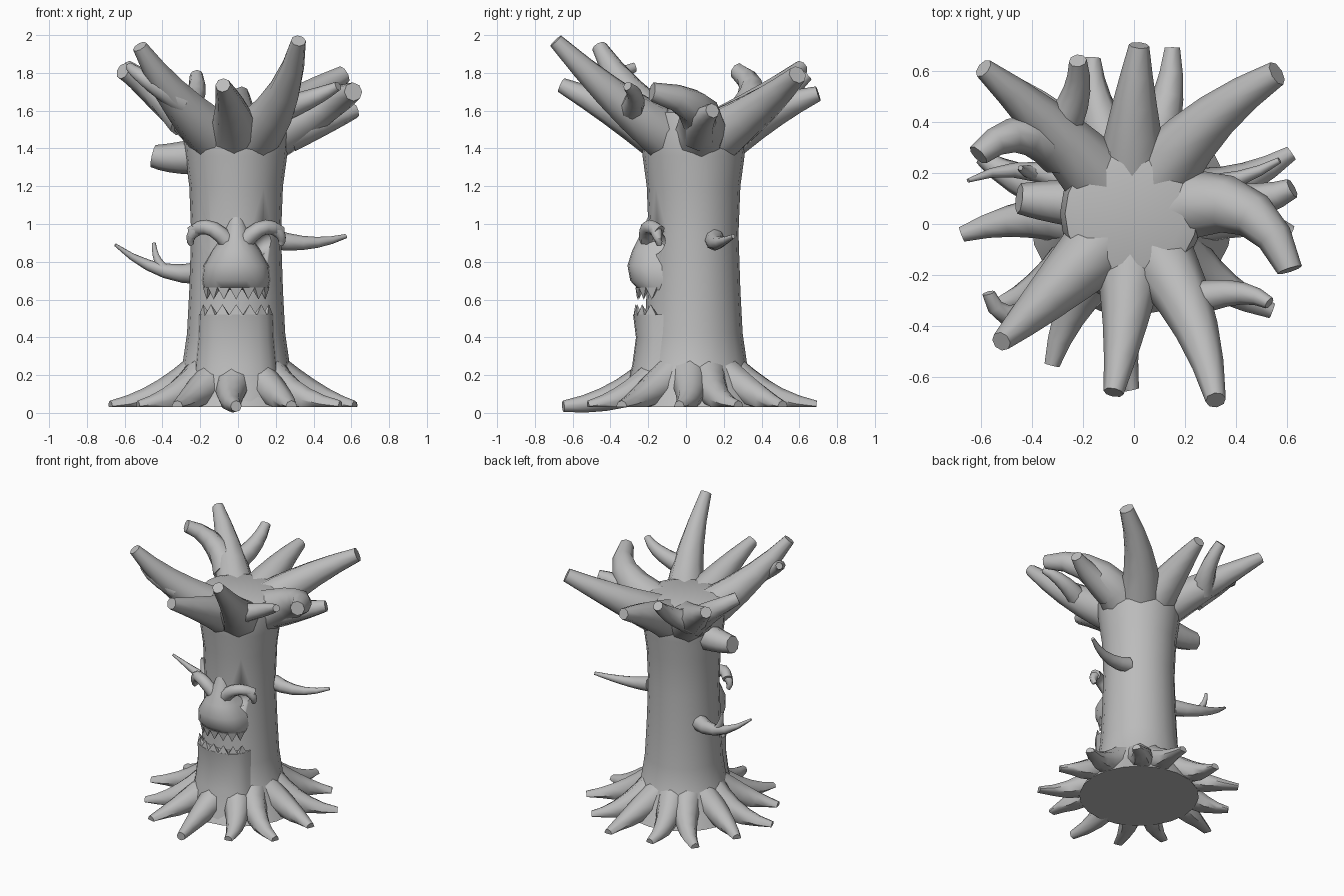
import bpy, bmesh, math
from mathutils import Vector

cube = bpy.data.objects.get("Cube")
if cube:
    bpy.data.objects.remove(cube)

GREY = (.5, .5, .5, 1)
bark = bpy.data.materials.new("grey_bark")
bark.use_nodes = True
bark.diffuse_color = GREY
bark.node_tree.nodes["Principled BSDF"].inputs["Base Color"].default_value = GREY

CENTRE = Vector((-.01, .04, 0))


def finish(name, bm, angle=50):
    bmesh.ops.recalc_face_normals(bm, faces=bm.faces)
    mesh = bpy.data.meshes.new(name)
    bm.to_mesh(mesh)
    bm.free()
    obj = bpy.data.objects.new(name, mesh)
    bpy.context.collection.objects.link(obj)
    mesh.materials.append(bark)
    bpy.ops.object.select_all(action='DESELECT')
    obj.select_set(True)
    bpy.context.view_layer.objects.active = obj
    bpy.ops.object.shade_smooth_by_angle(angle=math.radians(angle))
    return obj


def loft(name, rings):
    """Skin a list of equal rings of points and cap both ends."""
    bm = bmesh.new()
    loops = [[bm.verts.new(point) for point in ring] for ring in rings]
    for lower, upper in zip(loops, loops[1:]):
        for i in range(len(lower)):
            bm.faces.new((lower[i - 1], lower[i], upper[i], upper[i - 1]))
    bm.faces.new(loops[0])
    bm.faces.new(loops[-1])
    return finish(name, bm)


def limb(name, start, middle, tip, thick, thin, floor=None, sides=8, steps=5):
    """Tapered tube on a curve from start through middle to tip."""
    start, middle, tip = Vector(start), Vector(middle), Vector(tip)
    control = middle * 2 - (start + tip) / 2
    rings = []
    for step in range(steps + 1):
        t = step / steps
        point = start.lerp(control, t).lerp(control.lerp(tip, t), t)
        along = (control - start).lerp(tip - control, t).normalized()
        side = along.cross(Vector((0, 0, 1))).normalized()
        up = side.cross(along)
        radius = thick + (thin - thick) * t
        ring = []
        for k in range(sides):
            turn = math.tau * k / sides
            corner = point + radius * (side * math.sin(turn) + up * math.cos(turn))
            if floor is not None:
                corner.z = max(corner.z, floor)
            ring.append(corner)
        rings.append(ring)
    return loft(name, rings)


def front_arc(turn, width, front):
    """Point of a blunt half ellipse that bulges toward the front."""
    back = -.1
    depth = max(math.sin(turn), 0) ** .7
    return CENTRE.x + width * math.cos(turn), back + (front - back) * depth


def front_bulge(name, rows, steps=10):
    """Front-facing bulge; rows are (height, half width, front)."""
    loft(name, [[(*front_arc(math.pi * k / steps, width, front), height)
                 for k in range(steps + 1)] for height, width, front in rows])


# Trunk: turned profile of (height, radius)
profile = [(.03, .4), (.12, .35), (.25, .285), (.42, .26), (.65, .248), (.95, .238),
           (1.2, .248), (1.36, .27), (1.48, .28), (1.59, .26), (1.61, .2)]
SIDES = 20
trunk = loft("trunk", [[CENTRE + Vector((radius * math.cos(math.tau * k / SIDES),
                                         radius * math.sin(math.tau * k / SIDES), height))
                        for k in range(SIDES)] for height, radius in profile])

for s, side in ((-1, "right"), (1, "left")):
    # Eye sockets: slanted hollows cut in the trunk
    bm = bmesh.new()
    bmesh.ops.create_uvsphere(bm, u_segments=12, v_segments=8, radius=1)
    for v in bm.verts:
        x, y, z = v.co
        v.co = (CENTRE.x + s * (.15 + .07 * x), -.17 + .07 * y, .9 + .06 * z + .025 * x)
    cutter = finish("eye_cutter", bm)
    hollow = trunk.modifiers.new("eye_socket", 'BOOLEAN')
    hollow.operation = 'DIFFERENCE'
    hollow.object = cutter
    bpy.context.view_layer.objects.active = trunk
    bpy.ops.object.modifier_apply(modifier=hollow.name)
    bpy.data.objects.remove(cutter)

    # Brows: angry ridges that hook down at the outer corner
    def mirrored(x, y, z):
        return CENTRE.x + s * x, y, z

    limb(side + "_brow", mirrored(.04, -.2, .9), mirrored(.14, -.2, .98),
         mirrored(.23, -.14, .96), .045, .035)
    limb(side + "_brow_hook", mirrored(.21, -.16, .97), mirrored(.24, -.15, .93),
         mirrored(.235, -.14, .89), .035, .015)

# Nose with upper lip, and the lower jaw
front_bulge("muzzle", [(.65, .17, -.25), (.7, .185, -.295), (.78, .175, -.31),
                       (.86, .13, -.285), (.93, .08, -.25), (1.04, .05, -.2)])
front_bulge("lower_jaw", [(.06, .25, -.34), (.25, .22, -.285), (.4, .205, -.265), (.52, .2, -.28)])


# Teeth: rows of pointed wedges along each lip
def teeth(name, base, point, width, front, count=7, thickness=.035):
    bm = bmesh.new()
    margin = .2
    pitch = (math.pi - margin * 2) / count
    for i in range(count):
        start = margin + pitch * i

        def corner(turn, inset, height):
            return bm.verts.new((*front_arc(turn, width - inset, front + inset), height))

        ring = [corner(start, 0, base), corner(start + pitch, 0, base),
                corner(start + pitch, thickness, base), corner(start, thickness, base)]
        apex = corner(start + pitch / 2, thickness / 3, point)
        bm.faces.new(ring)
        for k in range(len(ring)):
            bm.faces.new((ring[k - 1], ring[k], apex))
    finish(name, bm, angle=20)


teeth("upper_teeth", .665, .6, .18, -.27)
teeth("lower_teeth", .515, .575, .2, -.28)

# Roots: spread evenly round the foot, the front one reaching the ground
ROOTS = 13
for i in range(ROOTS):
    turn = math.tau * i / ROOTS - math.pi / 2
    outward = Vector((math.cos(turn), math.sin(turn), 0))
    sway = Vector((-outward.y, outward.x, 0)) * (.03 if i % 2 else -.03)
    height = Vector((0, 0, 1))
    reach = .69 if i == 0 else .67 - .04 * (i % 2)
    limb("root_%d" % (i + 1), CENTRE + outward * .2 + height * .2,
         CENTRE + outward * .43 + sway + height * .085, CENTRE + outward * reach + height * .035,
         .11, .03, floor=0 if i == 0 else .03)


# Crown branches: grow out of the trunk top through an elbow
def branch(name, elbow, tip, thin=.04):
    outward = Vector((elbow[0], elbow[1], 0)) - CENTRE
    start = CENTRE + outward.normalized() * .1 + Vector((0, 0, 1.43))
    limb("branch_" + name, start, elbow, tip, .155, thin)


branch("front_left", (.22, -.35, 1.65), (.32, -.69, 1.97))
branch("front_right", (-.32, -.27, 1.66), (-.52, -.46, 1.94))
branch("front", (-.03, -.34, 1.58), (-.08, -.66, 1.735))
branch("back_right", (-.33, .38, 1.63), (-.59, .61, 1.83))
branch("back", (0, .42, 1.58), (.02, .7, 1.69))
branch("back_left", (.27, .38, 1.61), (.56, .59, 1.79), .05)
branch("left", (.42, .06, 1.6), (.61, -.18, 1.7), .05)

# Forks: side shoots of the crown branches
limb("fork_front_left", (.22, -.3, 1.6), (.4, -.27, 1.67), (.53, -.31, 1.73), .07, .025)
limb("fork_front_right", (-.3, -.3, 1.64), (-.48, -.36, 1.76), (-.57, -.27, 1.83), .06, .025)
limb("fork_back", (-.3, .36, 1.58), (-.23, .5, 1.67), (-.22, .64, 1.79), .08, .035)
limb("fork_right", (-.28, .28, 1.55), (-.45, .35, 1.7), (-.61, .27, 1.81), .1, .045)
limb("fork_left", (.27, .07, 1.48), (.47, .09, 1.55), (.62, .14, 1.6), .1, .04)

# Broken stub and thin twigs on the sides of the trunk
limb("stub_right", (-.18, .08, 1.36), (-.34, .09, 1.35), (-.45, .1, 1.36), .1, .06)
limb("twig_right", (-.2, .14, .74), (-.43, .21, .765), (-.65, .17, .89), .06, .008)
limb("twig_right_sprig", (-.39, .2, .76), (-.43, .21, .82), (-.445, .22, .9), .03, .01)
limb("twig_left", (.18, .15, .92), (.38, .17, .9), (.57, .25, .935), .055, .012)
